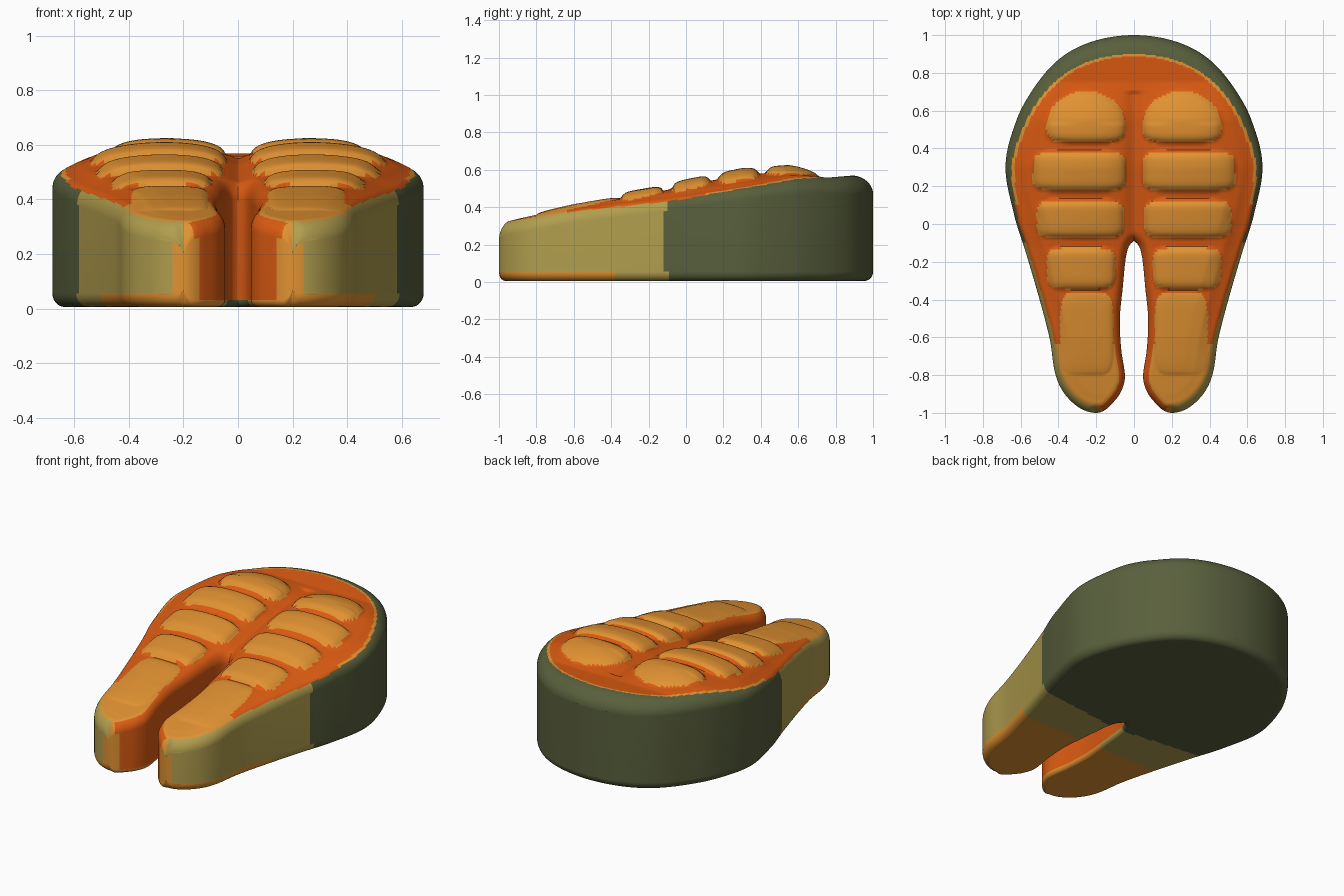
import bpy, bmesh, math
from mathutils import Vector, kdtree

if "Cube" in bpy.data.objects:
    bpy.data.objects.remove(bpy.data.objects["Cube"])


def mat(name, col):
    m = bpy.data.materials.new(name)
    m.diffuse_color = (*col, 1)
    m.use_nodes = True
    m.node_tree.nodes["Principled BSDF"].inputs["Base Color"].default_value = m.diffuse_color
    return m


MATS = [mat("flesh orange", (0.72, 0.105, 0.006)), mat("light flesh", (0.76, 0.29, 0.032)),
        mat("belly khaki", (0.44, 0.34, 0.076)), mat("skin green", (0.098, 0.115, 0.045))]
ORANGE, LIGHT, KHAKI, GREEN = range(4)


def lerp_table(tab, y):
    for (a, fa), (b, fb) in zip(tab, tab[1:]):
        if y <= b:
            t = max(0, (y - a) / (b - a))
            return fa + (fb - fa) * t
    return tab[-1][1]


def spline(tab, y):
    """Smooth x(y), interpolated over the angle acos(-y)."""
    ang = lambda v: math.acos(max(-1, min(1, -v)))
    p = [(ang(a), b) for a, b in tab]
    t = ang(y)
    if t >= p[-1][0]:
        return p[-1][1]
    i = max(k for k in range(len(p) - 1) if p[k][0] <= t + 1e-9)

    def slope(k):
        a, b = p[max(0, k - 1)], p[min(len(p) - 1, k + 1)]
        return (b[1] - a[1]) / (b[0] - a[0])
    h = p[i + 1][0] - p[i][0]
    s = (t - p[i][0]) / h
    return ((2*s**3 - 3*s*s + 1) * p[i][1] + (s**3 - 2*s*s + s) * h * slope(i)
            + (3*s*s - 2*s**3) * p[i + 1][1] + (s**3 - s*s) * h * slope(i + 1))


# outline of one half as (y, x)
OUTER = [(-1, .2), (-.95, .32), (-.87, .386), (-.78, .42), (-.61, .446), (-.4, .5), (-.16, .57),
         (.05, .635), (.31, .68), (.555, .62), (.72, .53), (.87, .40), (.95, .265), (1, 0)]
INNER = [(-1, .2), (-.95, .115), (-.89, .07), (-.81, .048), (-.66, .068), (-.5, .075),
         (-.34, .06), (-.19, .045), (-.13, .032), (-.105, .018), (-.09, 0)]
SLOT = -.09
xo = lambda y: max(0, spline(OUTER, y))
xi = lambda y: max(0, spline(INNER, y)) if y < SLOT else 0.0


def tree(fn, ymax):
    pts = []
    for k in range(4001):
        y = -math.cos(math.pi * k / 4000)
        if y <= ymax:
            pts.append((fn(y), y, 0))
    kd = kdtree.KDTree(len(pts))
    for k, p in enumerate(pts):
        kd.insert(p, k)
    kd.balance()
    return kd


KO, KI = tree(xo, 1), tree(xi, SLOT)

# height and rim tables over y
BASE = [(-1, .315), (-.6, .38), (-.12, .435), (.3, .505), (.6, .545), (.9, .57), (1, .57)]
DOME = [(-1, 0), (-.5, .03), (0, .06), (.3, .07), (.55, .05), (.75, 0), (1, 0)]
RIM = [(-1, .04), (-.6, .022), (0, .014), (.3, .032), (.7, .06), (.9, .1), (1, .1)]
# muscle segments: centre x, centre y, half width, half depth, height
SEGS = [(.255, .45, .21, .25, .037), (.29, .28, .245, .105, .034), (.285, .025, .23, .1, .034),
        (.28, -.235, .18, .11, .03), (.25, -.58, .14, .22, .012)]


def seg_value(x, y, k):
    cx, cy, a, b, _ = SEGS[k]
    if k == 0:   # rounded wedge nearest the back
        if y < cy + .08:
            return max(abs((x - cx) / a) ** 4 + max(0, (cy + .08 - y) / .1) ** 4, 0)
        return abs((x - cx) / a) ** 1.9 + ((y - cy - .08) / .175) ** 1.9
    return abs((x - cx) / a) ** 5 + abs((y - cy) / b) ** 5


def quarter(d, r, h):
    return 0 if d >= r else h * (1 - math.sqrt(max(0, 1 - (1 - d / r) ** 2)))


def top_z(x, y, do, di):
    w = lerp_table(RIM, y)
    z = lerp_table(BASE, y)
    fade = min(1, do / .16, di / .06 + .0)
    z += lerp_table(DOME, y) * max(0, 1 - ((x - .27) / .37) ** 2) * min(1, do / .1)
    z += max(s[4] * math.sqrt(max(0, 1 - seg_value(x, y, k))) for k, s in enumerate(SEGS)) * max(0, fade)
    # centre groove between the two halves
    z -= .012 * math.exp(-(x / .04) ** 2) * (1 if -.3 < y < .7 else 0)
    return z - quarter(do, w + .02, .05 + w * .5) - quarter(di, .05, .06)


def bottom_z(do, di):
    return .006 + quarter(do, .045, .05) + quarter(di, .025, .025)


def top_col(x, y, do, di):
    w = lerp_table(RIM, y)
    if do < w:
        if x < .2 and y < -.9:
            return LIGHT if x > .14 else ORANGE
        return GREEN if y > -.1 else KHAKI
    if do < w + .016 and y > .1:
        return LIGHT
    if y < -.64 and di > .03:
        return LIGHT
    if any(seg_value(x, y, k) < 1 for k in range(5)) and di > .03:
        return LIGHT
    return ORANGE


def bottom_col(x, y):
    return GREEN if y > -.12 + .12 * (x - .3) else KHAKI if y > -.38 else LIGHT


def wall_col(x, y, outer):
    if outer:
        return GREEN if y > -.12 else LIGHT if (x < .24 and y < -.9) else KHAKI
    return ORANGE if x < .14 or y > -.9 else LIGHT


# fish steak slab: rows across each half, dense near the edges
NU, NY = 64, 210
ys = sorted([-math.cos(math.pi * j / NY) for j in range(NY + 1)] + [SLOT - e for e in (0, .003, .008, .02)])
bm = bmesh.new()
grid = []
for y in ys:
    a, b = xi(y), xo(y)
    row = []
    for i in range(NU + 1):
        # only crowd towards the inner edge where the slot is
        x = a + (b - a) * (1 - math.cos(math.pi * i / NU)) / 2
        do = 0 if i == NU else KO.find((x, y, 0))[2]
        di = KI.find((x, y, 0))[2]
        if i == 0 and y <= SLOT:
            di = 0
        if y < -.9999:
            do = di = 0
        row.append((x, y, do, di, top_z(x, y, do, di), bottom_z(do, di)))
    grid.append(row)


def face(verts, m, flip):
    f = bm.faces.new(verts[::-1] if flip else verts)
    f.material_index = m
    f.smooth = True


for s in (1, -1):
    flip = s < 0
    T = [[bm.verts.new((s * p[0], p[1], p[4])) for p in r] for r in grid]
    B = [[bm.verts.new((s * p[0], p[1], p[5])) for p in r] for r in grid]
    for j in range(len(ys) - 1):
        for i in range(NU):
            q = [grid[j][i], grid[j][i + 1], grid[j + 1][i + 1], grid[j + 1][i]]
            c = [sum(p[k] for p in q) / 4 for k in range(4)]
            face([T[j][i], T[j][i + 1], T[j + 1][i + 1], T[j + 1][i]], top_col(*c), flip)
            face([B[j][i], B[j + 1][i], B[j + 1][i + 1], B[j][i + 1]], bottom_col(c[0], c[1]), flip)
        # outer skin wall, and inner wall along the slot
        ym = (ys[j] + ys[j + 1]) / 2
        face([B[j][NU], B[j + 1][NU], T[j + 1][NU], T[j][NU]], wall_col(xo(ym), ym, True), flip)
        if ym < SLOT:
            face([B[j][0], T[j][0], T[j + 1][0], B[j + 1][0]], wall_col(xi(ym), ym, False), flip)

bmesh.ops.remove_doubles(bm, verts=bm.verts, dist=5e-5)
me = bpy.data.meshes.new("fish_steak")
bm.to_mesh(me)
bm.free()
for m in MATS:
    me.materials.append(m)
ob = bpy.data.objects.new("fish_steak", me)
bpy.context.collection.objects.link(ob)
bpy.context.view_layer.objects.active = ob
ob.select_set(True)
bpy.ops.object.shade_smooth_by_angle(angle=math.radians(50))
